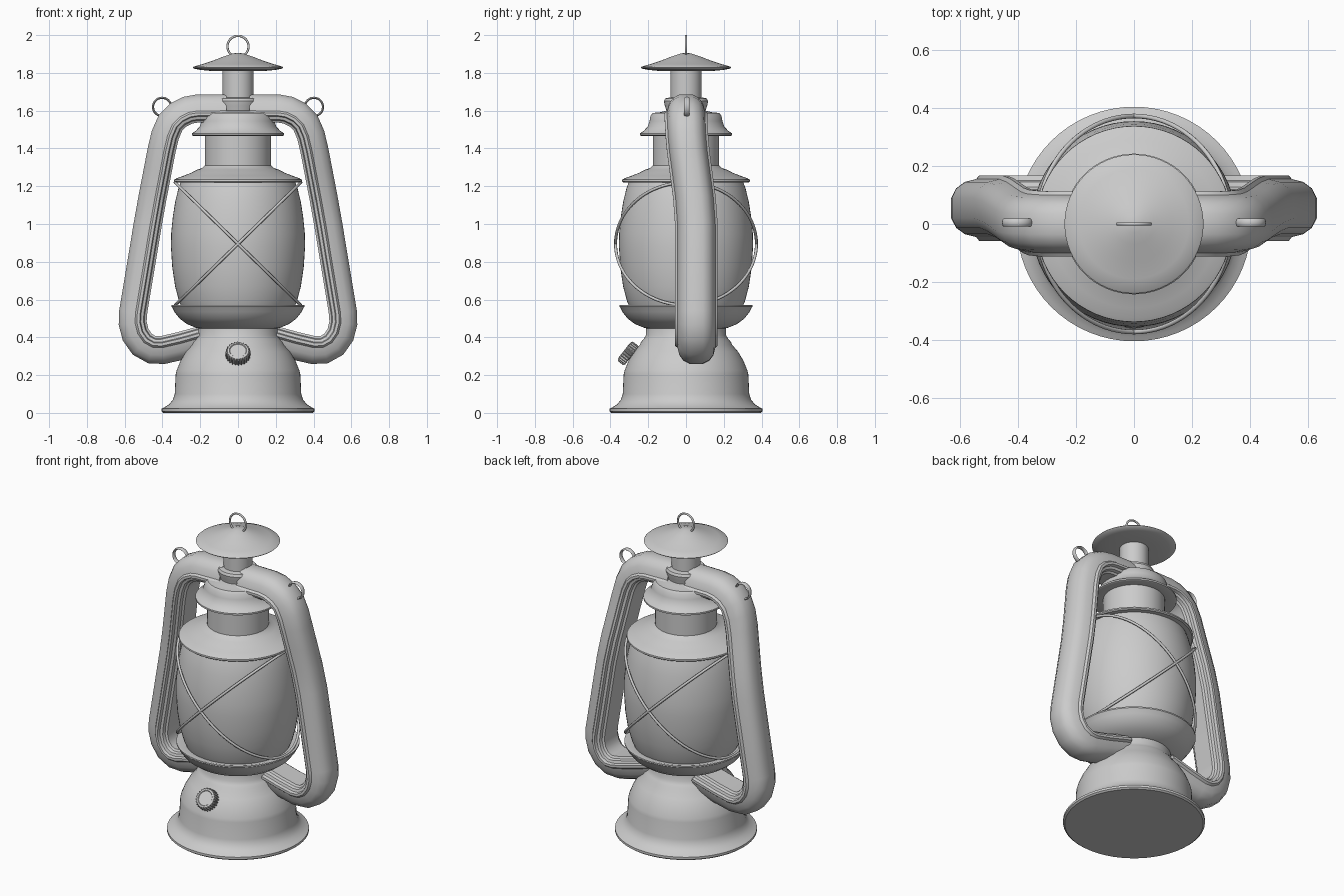
import bpy, bmesh
from math import sin, cos, pi, radians, hypot
from mathutils import Vector, Matrix

if "Cube" in bpy.data.objects:
    bpy.data.objects.remove(bpy.data.objects["Cube"])


def finish(name, bm, angle=35):
    bmesh.ops.recalc_face_normals(bm, faces=bm.faces[:])
    me = bpy.data.meshes.new(name)
    bm.to_mesh(me)
    bm.free()
    ob = bpy.data.objects.new(name, me)
    bpy.context.collection.objects.link(ob)
    bpy.ops.object.select_all(action='DESELECT')
    ob.select_set(True)
    bpy.context.view_layer.objects.active = ob
    bpy.ops.object.shade_smooth_by_angle(angle=radians(angle))
    return ob


def skin(bm, rings, closed=False, caps=True):
    """Bridge rings of points into a surface."""
    vs = [[bm.verts.new(p) for p in r] for r in rings]
    n = len(vs[0])
    for i in range(len(vs) - (0 if closed else 1)):
        a, b = vs[i], vs[(i + 1) % len(vs)]
        for j in range(n):
            k = (j + 1) % n
            bm.faces.new((a[j], a[k], b[k], b[j]))
    if caps and not closed:
        bm.faces.new(vs[0])
        bm.faces.new(vs[-1])


def lathe(name, prof, seg=64):
    bm = bmesh.new()
    skin(bm, [[(r * cos(2 * pi * i / seg), r * sin(2 * pi * i / seg), z)
               for i in range(seg)] for r, z in prof])
    return finish(name, bm)


def loop_wire(name, func, rad, flat=1.0, seg=64, sides=8):
    """Closed wire along func(t); flat stretches the section along y."""
    bm, rings = bmesh.new(), []
    for i in range(seg):
        t = 2 * pi * i / seg
        p = Vector(func(t))
        tan = (Vector(func(t + .01)) - Vector(func(t - .01))).normalized()
        out = (p - Vector(func(t + pi)))
        out = (out - tan * out.dot(tan)).normalized()
        bi = tan.cross(out)
        rings.append([p + out * rad * cos(2 * pi * k / sides) + bi * rad * flat * sin(2 * pi * k / sides)
                      for k in range(sides)])
    skin(bm, rings, closed=True)
    return finish(name, bm, 60)


# Fuel tank with flared foot
lathe("fuel_tank", [(.395, 0), (.405, .008), (.405, .022), (.39, .03), (.365, .045), (.345, .07),
                    (.335, .1), (.33, .205), (.325, .225), (.305, .275), (.275, .325), (.245, .36),
                    (.238, .375), (.225, .39), (.213, .41), (.21, .46)])

# Burner bowl under the globe
lathe("burner_bowl", [(.2, .445), (.22, .45), (.27, .47), (.31, .5), (.337, .535), (.348, .557),
                      (.352, .562), (.352, .57), (.343, .572), (.3, .56)])

# Glass globe
lathe("globe", [(.295, .55), (.312, .59), (.333, .67), (.348, .77), (.355, .88), (.354, .95),
                (.345, 1.04), (.332, 1.12), (.315, 1.19), (.3, 1.23)])

# Collar plate and chimney barrel
lathe("globe_collar", [(.29, 1.22), (.332, 1.22), (.339, 1.226), (.338, 1.235), (.325, 1.242),
                       (.29, 1.255), (.25, 1.27), (.215, 1.288), (.19, 1.296), (.176, 1.31)])
lathe("chimney_barrel", [(.176, 1.28), (.176, 1.5)])

# Bell hood, upper neck, chimney pipe
lathe("hood", [(.17, 1.475), (.235, 1.466), (.243, 1.47), (.243, 1.48), (.225, 1.492), (.203, 1.515),
               (.193, 1.545), (.187, 1.575), (.175, 1.588), (.135, 1.592), (.105, 1.6)])
lathe("upper_neck", [(.1, 1.58), (.103, 1.6), (.112, 1.625), (.117, 1.65), (.11, 1.665), (.085, 1.67)])
lathe("chimney_pipe", [(.082, 1.65), (.082, 1.83)])

# Rain cap
lathe("rain_cap", [(.08, 1.81), (.14, 1.81), (.2, 1.816), (.235, 1.823), (.24, 1.828), (.235, 1.833),
                   (.19, 1.846), (.13, 1.866), (.07, 1.889), (.03, 1.902), (.005, 1.906)])

# Hanging rings
loop_wire("top_ring", lambda t: (.056 * cos(t), 0, 1.94 + .056 * sin(t)), .006, seg=40)
for s, side in ((1, "right"), (-1, "left")):
    loop_wire("handle_ring_" + side,
              lambda t: (s * .402 + .048 * cos(t), .005, 1.62 + .048 * sin(t)), .006, 2.4, seg=32)

# Crossed guard wires around the globe
for s, tag in ((1, "a"), (-1, "b")):
    loop_wire("guard_wire_" + tag,
              lambda t: (.333 * cos(t), .373 * sin(t), .895 + s * .325 * cos(t)), .008, seg=80)

# Side tubes: flanged section swept along the frame path (x, y, z)
path = [(.06, 0, 1.61), (.22, 0, 1.608), (.265, 0, 1.6), (.315, 0, 1.575), (.355, .002, 1.535),
        (.383, .005, 1.47), (.402, .012, 1.39), (.425, .028, 1.27), (.45, .045, 1.14),
        (.475, .055, 1.0), (.553, .055, .53), (.555, .055, .475), (.54, .055, .415), (.505, .055, .365),
        (.455, .055, .337), (.4, .055, .335), (.3, .055, .358), (.15, .055, .4)]
half = [(.077, .035), (.06, .068), (.03, .09), (-.01, .1), (-.02, .113), (-.035, .113),
        (-.04, .095), (-.055, .09), (-.06, .072), (-.072, .065)]
section = half + [(n, -b) for n, b in reversed(half)]
bm, rings = bmesh.new(), []
for i, (x, y, z) in enumerate(path):
    a, b = path[max(i - 1, 0)], path[min(i + 1, len(path) - 1)]
    tx, tz = b[0] - a[0], b[2] - a[2]
    l = hypot(tx, tz)
    rings.append([(x - tz / l * n, y + w, z + tx / l * n) for n, w in section])
skin(bm, rings)
tubes = finish("side_tubes", bm, 28)
tubes.modifiers.new("Mirror", 'MIRROR').use_mirror_merge = False

# Ribbed wick knob, tilted forward and up
bm = bmesh.new()
seg = 96
rings = []
for r, z, rib in ((.018, -.09, 0), (.018, -.024, 0), (.055, -.024, 0), (.06, -.02, 1), (.06, .018, 1),
                  (.056, .024, 0), (.046, .026, 0), (.043, .022, 0), (.01, .022, 0)):
    rings.append([((r + rib * (.005 if i % 4 < 2 else -.003)) * cos(2 * pi * i / seg),
                   (r + rib * (.005 if i % 4 < 2 else -.003)) * sin(2 * pi * i / seg), z)
                  for i in range(seg)])
skin(bm, rings)
bmesh.ops.transform(bm, verts=bm.verts[:],
                    matrix=Matrix.Translation((0, -.307, .315)) @ Matrix.Rotation(radians(52), 4, 'X'))
finish("wick_knob", bm)
